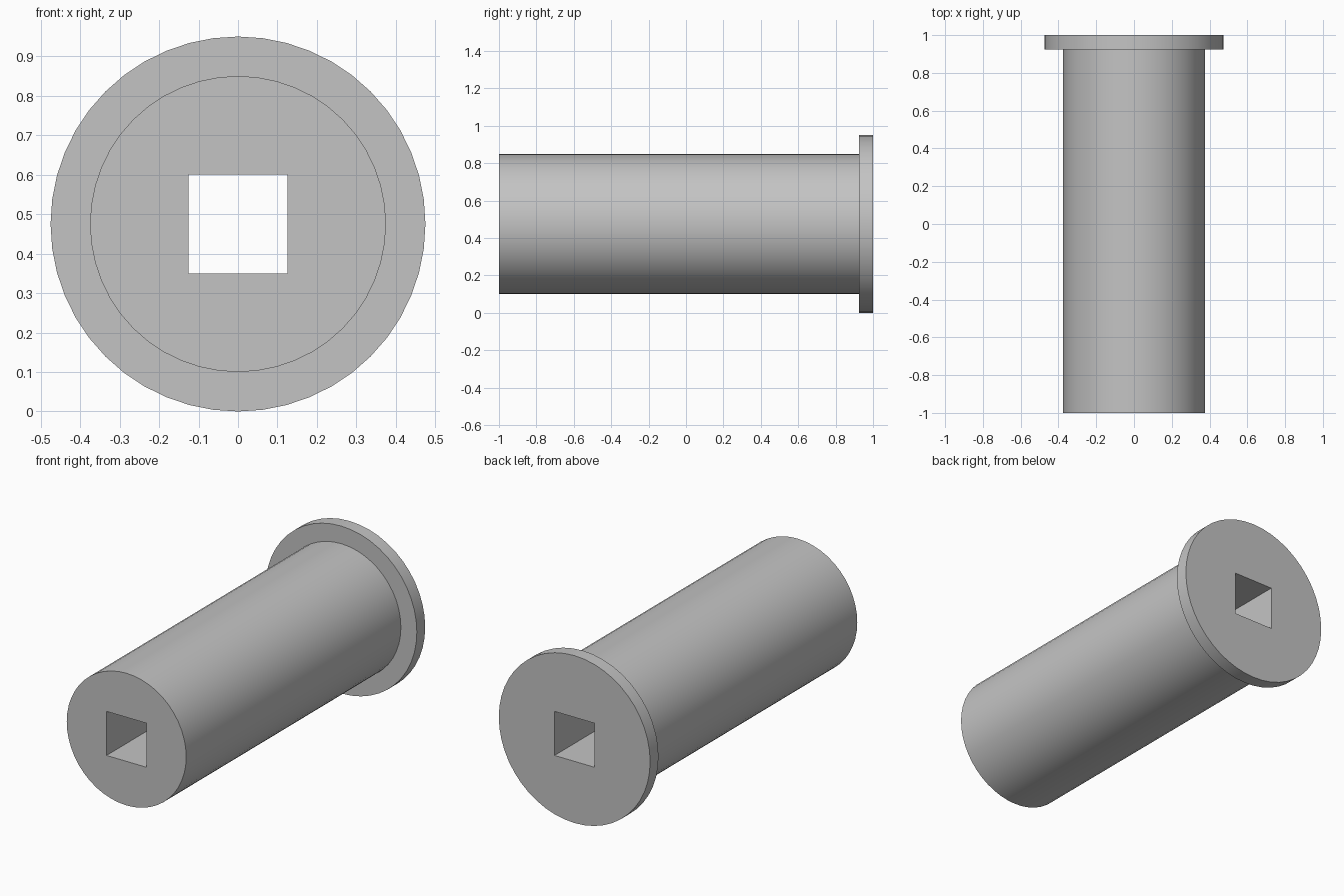
import bpy
import bmesh
import math
from mathutils import Matrix

default = bpy.data.objects.get("Cube")
if default:
    bpy.data.objects.remove(default, do_unlink=True)

SIDES = 48
AXIS_Z = 0.475
FLANGE_R, BARREL_R = 0.475, 0.375
FRONT, STEP, BACK = -1.0, 0.925, 1.0
HOLE = 0.25

grey = bpy.data.materials.new("plain grey")
grey.use_nodes = True
colour = (0.55, 0.55, 0.55, 1)
grey.diffuse_color = colour
grey.node_tree.nodes["Principled BSDF"].inputs["Base Color"].default_value = colour


def make_object(name, bm):
    bmesh.ops.recalc_face_normals(bm, faces=bm.faces)
    mesh = bpy.data.meshes.new(name)
    bm.to_mesh(mesh)
    bm.free()
    mesh.materials.append(grey)
    obj = bpy.data.objects.new(name, mesh)
    bpy.context.collection.objects.link(obj)
    return obj


# Flanged barrel: stepped profile joined ring by ring along y
bm = bmesh.new()
rings = []
for radius, y in ((BARREL_R, FRONT), (BARREL_R, STEP), (FLANGE_R, STEP), (FLANGE_R, BACK)):
    angles = [math.tau * i / SIDES for i in range(SIDES)]
    rings.append([bm.verts.new((radius * math.cos(a), y, AXIS_Z + radius * math.sin(a)))
                  for a in angles])
for lower, upper in zip(rings, rings[1:]):
    for i in range(SIDES):
        j = (i + 1) % SIDES
        bm.faces.new((lower[i], lower[j], upper[j], upper[i]))
bm.faces.new(rings[0])
bm.faces.new(rings[-1])
sleeve = make_object("flanged_sleeve", bm)

# Square bore running right through
bm = bmesh.new()
bmesh.ops.create_cube(bm, size=1, matrix=Matrix.Translation((0, 0, AXIS_Z))
                      @ Matrix.Diagonal((HOLE, 3, HOLE, 1)))
cutter = make_object("bore_cutter", bm)
cutter.hide_render = True

bore = sleeve.modifiers.new("square_bore", "BOOLEAN")
bore.operation = "DIFFERENCE"
bore.solver = "EXACT"
bore.object = cutter

bpy.ops.object.select_all(action="DESELECT")
sleeve.select_set(True)
bpy.context.view_layer.objects.active = sleeve
bpy.ops.object.modifier_apply(modifier=bore.name)
bpy.data.objects.remove(cutter, do_unlink=True)
bpy.ops.object.shade_smooth_by_angle(angle=math.radians(30))
